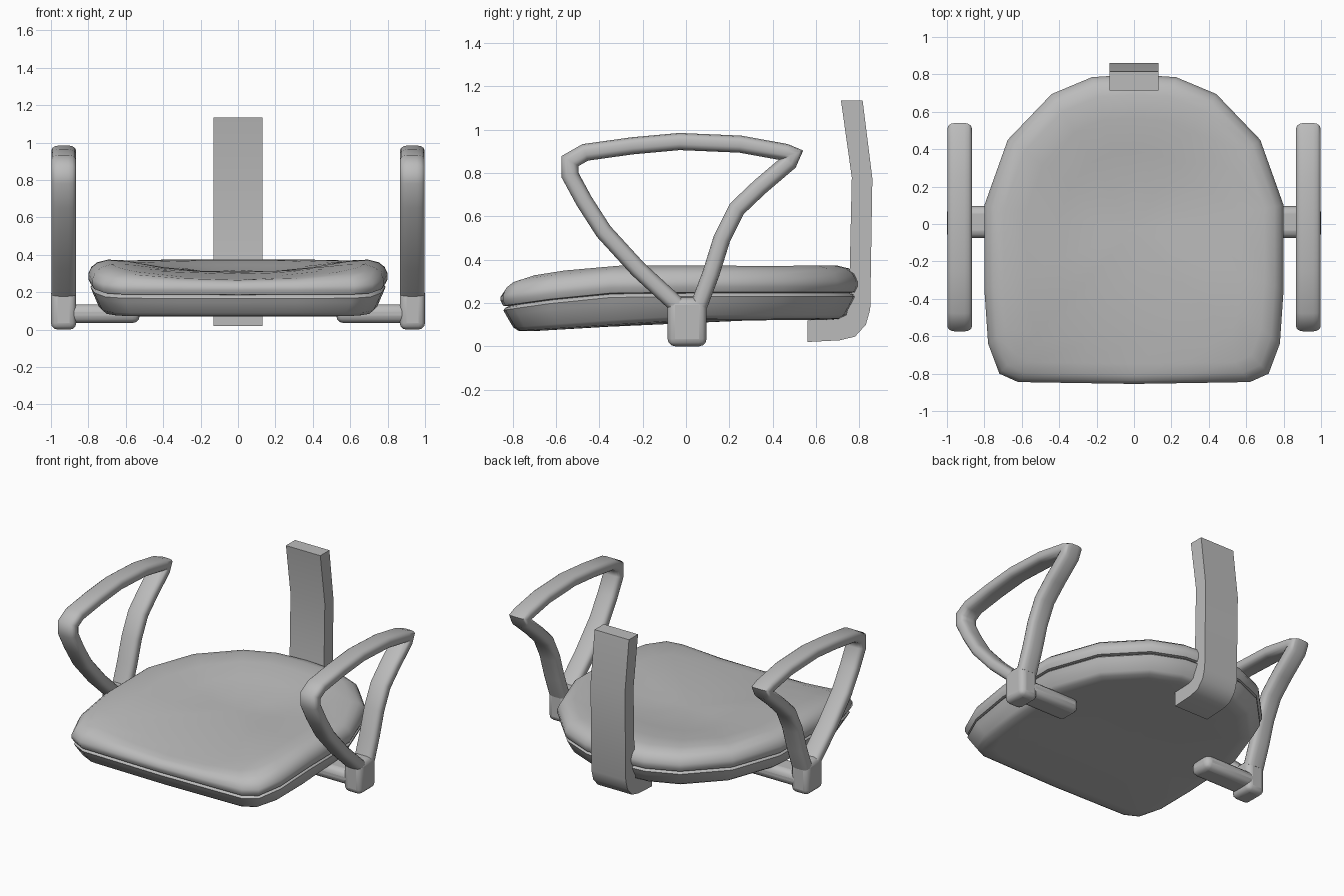
import bpy, bmesh, math
from mathutils import Vector

cube = bpy.data.objects.get("Cube")
if cube:
    bpy.data.objects.remove(cube, do_unlink=True)

grey = bpy.data.materials.new("plain grey")
grey.use_nodes = True
colour = (0.5, 0.5, 0.5, 1)
grey.diffuse_color = colour
grey.node_tree.nodes["Principled BSDF"].inputs["Base Color"].default_value = colour


def finish(name, bm, angle=40, bevel=0):
    bmesh.ops.recalc_face_normals(bm, faces=bm.faces)
    mesh = bpy.data.meshes.new(name)
    bm.to_mesh(mesh)
    bm.free()
    mesh.materials.append(grey)
    ob = bpy.data.objects.new(name, mesh)
    bpy.context.collection.objects.link(ob)
    if bevel:
        mod = ob.modifiers.new("rounding", 'BEVEL')
        mod.width, mod.segments = bevel, 3
    bpy.ops.object.select_all(action='DESELECT')
    ob.select_set(True)
    bpy.context.view_layer.objects.active = ob
    bpy.ops.object.shade_smooth_by_angle(angle=math.radians(angle))
    return ob


def skin(bm, rings, closed=False):
    n = len(rings[0])
    pairs = list(zip(rings, rings[1:])) + ([(rings[-1], rings[0])] if closed else [])
    for a, b in pairs:
        for i in range(n):
            j = (i + 1) % n
            bm.faces.new((a[i], a[j], b[j], b[i]))


def clamp(v):
    return max(0.0, min(1.0, v))


# Seat plan, mirrored from its left half
half = [(0.32, -0.85), (0.62, -0.845), (0.72, -0.80), (0.78, -0.64), (0.80, -0.35),
        (0.80, 0.10), (0.675, 0.45), (0.44, 0.695), (0.225, 0.785)]
plan = [(0, -0.855)] + half + [(0, 0.80)] + [(-x, y) for x, y in reversed(half)]


def seat_layer(name, rows):
    """Stack scaled plan rings; each row is scale, height, dish amount, straight slope amount."""
    bm = bmesh.new()
    rings = []
    for s, z, dish, slope in rows:
        ring = []
        for px, py in plan:
            x, y = px * s, (py + 0.03) * s - 0.03
            curve = -0.065 * clamp((-0.25 - y) / 0.6) ** 1.5
            line = -0.058 * clamp((0.1 - y) / 0.9)
            dip = 0.062 * clamp(1 - (x / 0.65) ** 2) * clamp((0.6 - y) / 0.5)
            ring.append(bm.verts.new((x, y, z + curve * (1 - slope) + line * slope - dip * dish)))
        rings.append(ring)
    skin(bm, rings)
    bm.faces.new(rings[0])
    # Close the broad face with a centre fan
    end = rings[-1]
    mid = bm.verts.new((0, -0.03, sum(v.co.z for v in end) / len(end)))
    for i, v in enumerate(end):
        bm.faces.new((v, end[(i + 1) % len(end)], mid))
    return finish(name, bm, 50)


seat_layer("seat_cushion", [
    (0.95, 0.245, 0, 0), (0.985, 0.25, 0, 0), (1.0, 0.275, 0, 0), (1.0, 0.30, 0.1, 0),
    (0.98, 0.335, 0.3, 0), (0.94, 0.36, 0.6, 0), (0.87, 0.374, 0.9, 0),
    (0.72, 0.376, 1, 0), (0.5, 0.372, 1, 0), (0.25, 0.37, 1, 0)])
seat_layer("seat_shell", [
    (0.94, 0.25, 0, 0), (0.975, 0.24, 0, 0), (0.985, 0.23, 0, 0), (0.97, 0.205, 0, 0.2),
    (0.93, 0.145, 0, 0.8), (0.90, 0.128, 0, 1), (0.82, 0.122, 0, 1), (0.4, 0.12, 0, 1)])


# Armrest loops, swept in the side plane
loop = [(-0.04, 0.19), (-0.22, 0.355), (-0.38, 0.53), (-0.47, 0.67), (-0.535, 0.79),
        (-0.535, 0.855), (-0.465, 0.895), (-0.25, 0.925), (-0.03, 0.945), (0.25, 0.933),
        (0.46, 0.895), (0.495, 0.885), (0.475, 0.85), (0.34, 0.735), (0.235, 0.635),
        (0.165, 0.495), (0.115, 0.335), (0.06, 0.19)]


def section(k, n=16):
    a = 2 * math.pi * (k + 0.5) / n
    c, s = math.cos(a), math.sin(a)
    return (0.067 * math.copysign(abs(c) ** 0.6, c), 0.04 * math.copysign(abs(s) ** 0.7, s))


def arm_loop(name, side):
    bm = bmesh.new()
    rings = []
    pts = [Vector(p) for p in loop]
    for i, p in enumerate(pts):
        before = (p - pts[max(i - 1, 0)]).normalized()
        after = (pts[min(i + 1, len(pts) - 1)] - p).normalized()
        t = (before + after).normalized()
        normal = Vector((-t.y, t.x))
        ref = after if after.length else before
        stretch = min(1 / max(t.dot(ref), 0.1), 1.25)
        ring = []
        for k in range(16):
            u, v = section(k)
            q = p + normal * v * stretch
            ring.append(bm.verts.new((side * 0.932 + u, q.x, q.y)))
        rings.append(ring)
    skin(bm, rings)
    bm.faces.new(rings[0])
    bm.faces.new(rings[-1])
    finish(name, bm, 60)


def box(name, lo, hi, bevel, top=1.0):
    bm = bmesh.new()
    bmesh.ops.create_cube(bm, size=1)
    for v in bm.verts:
        if v.co.z > 0:
            v.co.y *= top
        v.co = [(a + b) / 2 + (b - a) * c for a, b, c in zip(lo, hi, v.co)]
    return finish(name, bm, 40, bevel)


for label, side in (("left", 1), ("right", -1)):
    arm_loop(label + "_armrest", side)
    xs = sorted((side * 0.865, side * 1.0))
    box(label + "_arm_socket", (xs[0], -0.085, 0), (xs[1], 0.095, 0.225), 0.035)
    xs = sorted((side * 0.525, side * 0.93))
    box(label + "_arm_bar", (xs[0], -0.075, 0.035), (xs[1], 0.095, 0.135), 0.04)

# Back bracket, an extruded side profile
profile = [(0.56, 0.02), (0.71, 0.028), (0.78, 0.045), (0.83, 0.10), (0.85, 0.17),
           (0.86, 0.775), (0.815, 1.135), (0.715, 1.135), (0.765, 0.78), (0.752, 0.20),
           (0.74, 0.145), (0.70, 0.125), (0.56, 0.12)]
bm = bmesh.new()
ends = [[bm.verts.new((x, y, z)) for y, z in profile] for x in (-0.132, 0.132)]
skin(bm, ends)
for e in ends:
    bm.faces.new(e)
finish("back_bracket", bm, 35)
